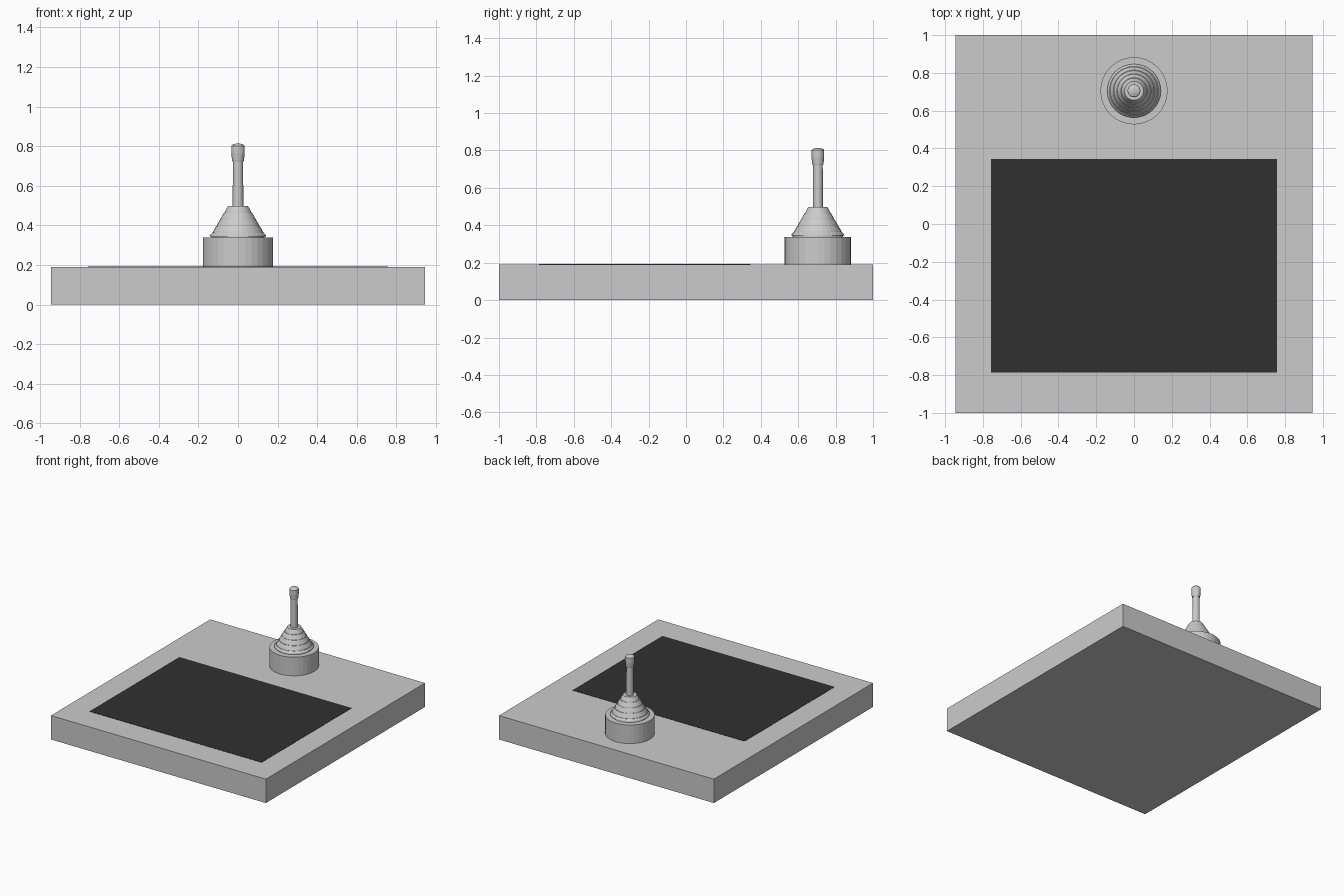
import bpy, math

if "Cube" in bpy.data.objects:
    bpy.data.objects.remove(bpy.data.objects["Cube"])

STICK_Y = 0.705


def box(name, lo, hi):
    bpy.ops.mesh.primitive_cube_add(size=1, location=[(a + b) / 2 for a, b in zip(lo, hi)])
    ob = bpy.context.object
    ob.name = name
    ob.scale = [b - a for a, b in zip(lo, hi)]
    bpy.ops.object.transform_apply(location=False, rotation=False, scale=True)
    return ob


def lathe(name, profile, sides=32):
    """Revolve (radius, z) pairs, listed bottom to top, and cap both ends."""
    verts, faces = [], []
    for r, z in profile:
        for i in range(sides):
            a = 2 * math.pi * i / sides
            verts.append((r * math.cos(a), r * math.sin(a), z))
    for k in range(len(profile) - 1):
        for i in range(sides):
            j = (i + 1) % sides
            faces.append((k * sides + i, k * sides + j, (k + 1) * sides + j, (k + 1) * sides + i))
    faces.append(tuple(reversed(range(sides))))
    faces.append(tuple(range((len(profile) - 1) * sides, len(profile) * sides)))
    me = bpy.data.meshes.new(name)
    me.from_pydata(verts, [], faces)
    ob = bpy.data.objects.new(name, me)
    ob.location.y = STICK_Y
    bpy.context.collection.objects.link(ob)
    return ob


# Base slab
box("base", (-0.945, -1, 0), (0.945, 1, 0.19))

# Dark inset panel
panel = box("panel", (-0.757, -0.785, 0.18), (0.757, 0.345, 0.192))
dark = bpy.data.materials.new("dark")
dark.diffuse_color = (0.03, 0.03, 0.03, 1)
dark.use_nodes = True
dark.node_tree.nodes["Principled BSDF"].inputs["Base Color"].default_value = dark.diffuse_color
panel.data.materials.append(dark)

# Round collar
lathe("collar", [(0.178, 0.185), (0.178, 0.338)])

# Stepped rubber boot: each tier is a short cone that overhangs a narrower neck
tiers = [(0.142, 0.130), (0.127, 0.110), (0.107, 0.090), (0.088, 0.070), (0.067, 0.050)]
profile = [(0.135, 0.33), (0.135, 0.345)]
z = 0.345
for n, (bottom, top) in enumerate(tiers):
    h = 0.018 if n == 0 else 0.034
    profile += [(bottom, z), (bottom - 0.002, z + 0.007), (top, z + h)]
    z += h
lathe("boot", profile)

# Shaft and knob
lathe("shaft", [(0.027, 0.48), (0.026, 0.74)], 24)
lathe("knob", [(0.028, 0.722), (0.030, 0.728), (0.034, 0.765), (0.034, 0.802),
               (0.028, 0.808), (0.012, 0.813)], 24)
